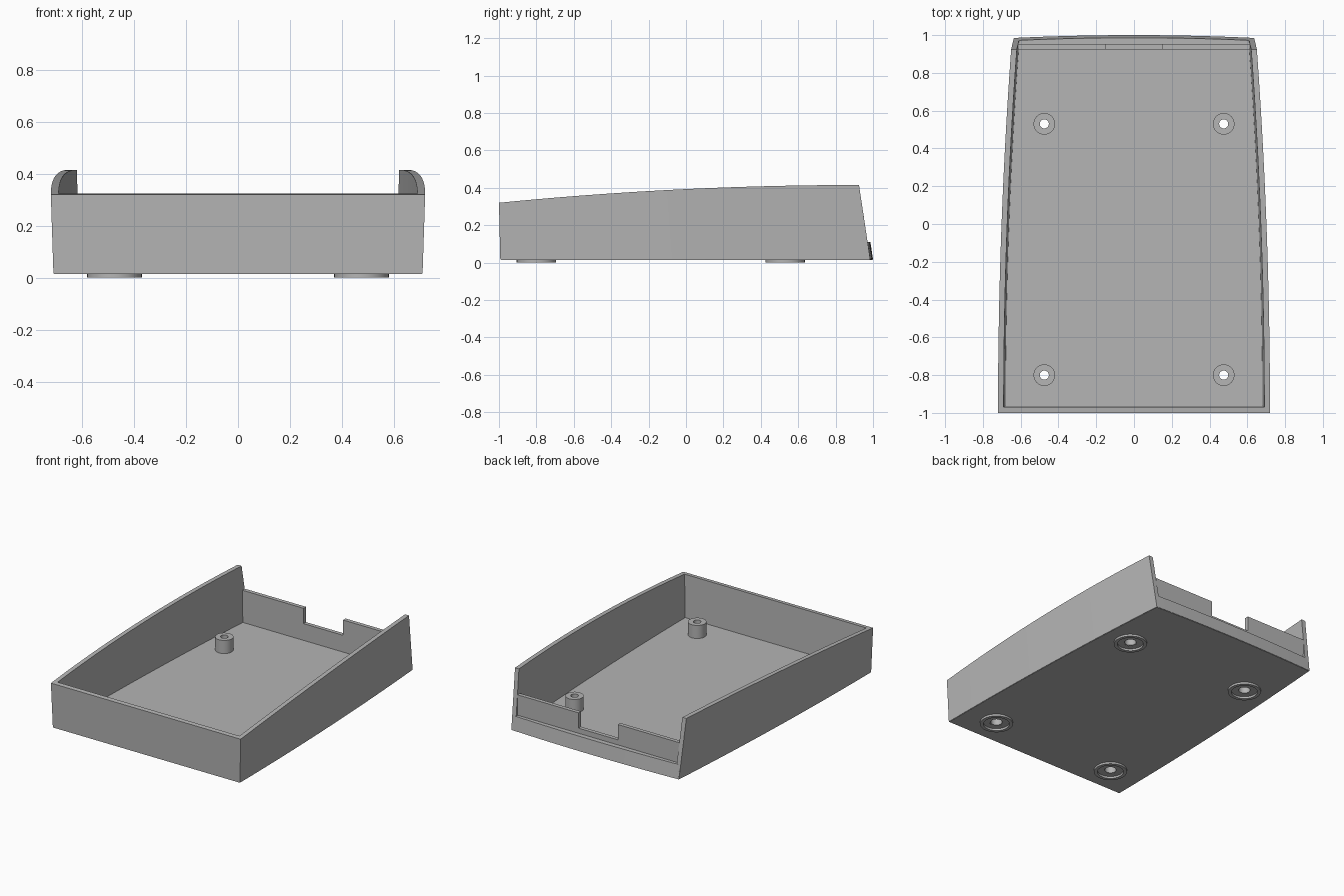
import bpy, bmesh, math

cube = bpy.data.objects.get("Cube")
if cube:
    bpy.data.objects.remove(cube, do_unlink=True)

grey = bpy.data.materials.new("light_grey_plastic")
grey.use_nodes = True
COLOR = (0.46, 0.46, 0.46, 1)
grey.diffuse_color = COLOR
grey.node_tree.nodes["Principled BSDF"].inputs["Base Color"].default_value = COLOR


def make_object(name, bm):
    bmesh.ops.recalc_face_normals(bm, faces=bm.faces)
    mesh = bpy.data.meshes.new(name)
    bm.to_mesh(mesh)
    bm.free()
    mesh.materials.append(grey)
    obj = bpy.data.objects.new(name, mesh)
    bpy.context.collection.objects.link(obj)
    return obj


def smooth(obj):
    bpy.ops.object.select_all(action="DESELECT")
    obj.select_set(True)
    bpy.context.view_layer.objects.active = obj
    bpy.ops.object.shade_smooth_by_angle(angle=math.radians(30))


def loft(name, sections, closed=False):
    """Join equal closed sections; cap the two ends unless it is a loop."""
    bm = bmesh.new()
    rings = [[bm.verts.new(p) for p in s] for s in sections]
    n = len(rings[0])
    pairs = list(zip(rings, rings[1:]))
    if closed:
        pairs.append((rings[-1], rings[0]))
    else:
        bm.faces.new(rings[0])
        bm.faces.new(rings[-1])
    for a, b in pairs:
        for i in range(n):
            j = (i + 1) % n
            bm.faces.new((a[i], a[j], b[j], b[i]))
    return make_object(name, bm)


def prism(name, points, offset):
    """Extrude a flat outline by an offset."""
    bm = bmesh.new()
    face = bm.faces.new([bm.verts.new(p) for p in points])
    new = bmesh.ops.extrude_face_region(bm, geom=[face])["geom"]
    bmesh.ops.translate(bm, vec=offset, verts=[v for v in new if isinstance(v, bmesh.types.BMVert)])
    return make_object(name, bm)


def lathe(name, profile, x, y, sides=40):
    """Turn a closed radius/height profile about a vertical axis."""
    angles = [math.tau * i / sides for i in range(sides)]
    return loft(name, [[(x + r * math.cos(a), y + r * math.sin(a), z) for r, z in profile]
                       for a in angles], closed=True)


# Body dimensions
BASE, FLOOR, WALL, DRAFT = 0.016, 0.03, 0.03, 0.01
TOP_BACK, LOW_BACK = 0.925, 0.985


def half_width(y):
    return 0.72 - 0.07 * ((y + 1) / 1.93) ** 2


def rim_height(y):
    return 0.415 - 0.095 * ((TOP_BACK - y) / 1.925) ** 2


def back_curve(x):
    return LOW_BACK + 0.015 * (1 - (x / 0.635) ** 2)


# Side and front walls: one sweep, mirrored about the middle
def wall_section(t, side):
    yt = -1 + (TOP_BACK + 1) * t
    yb = -0.993 + (LOW_BACK + 0.993) * t
    wt, wb = half_width(yt), half_width(yb) - DRAFT
    inner = WALL if t == 0 else 0
    return [(side * wb, yb, BASE), (side * wt, yt, rim_height(yt)),
            (side * (wt - WALL), yt + inner, rim_height(yt + inner)),
            (side * (wb - WALL), yb + inner, BASE)]


STEPS = 24
left_side = [wall_section(i / STEPS, 1) for i in range(STEPS, -1, -1)]
right_side = [wall_section(i / STEPS, -1) for i in range(STEPS + 1)]
smooth(loft("side_and_front_walls", left_side + right_side))

# Floor plate following the wall outline and the bowed back
edge = []
for i in range(STEPS + 1):
    y = -0.99 + (LOW_BACK + 0.987) * i / STEPS
    edge.append((half_width(y) - DRAFT - 0.003, y))
back = [(0.6 - 0.1 * i, back_curve(0.6 - 0.1 * i) - 0.003) for i in range(13)]
outline = edge + back + [(-x, y) for x, y in reversed(edge)]
floor = prism("floor_plate", [(x, y, BASE - 0.002) for x, y in outline],
              (0, 0, FLOOR - BASE + 0.002))

# Low bowed lip along the back
LIP_TOP = 0.11
lip = []
for i in range(25):
    x = -0.633 + 1.266 * i / 24
    y = back_curve(x)
    lip.append([(x, y, BASE), (x, y - 0.014, LIP_TOP), (x, 0.94, LIP_TOP), (x, 0.94, BASE)])
smooth(loft("back_lip", lip))

# Upright back panel with a central notch
half = [(0.613, 0.02), (0.613, 0.25), (0.15, 0.25), (0.15, 0.145)]
panel = half + [(-x, z) for x, z in reversed(half)]
prism("back_panel", [(x, 0.925, z) for x, z in panel], (0, 0.027, 0))

# Screw posts, foot rings and the openings below them
POST = [(0.024, 0.12), (0.057, 0.12), (0.057, 0.0145), (0.037, 0.0145), (0.037, 0.06), (0.024, 0.06)]
FOOT = [(0.105, 0), (0.105, 0.02), (0.083, 0.02), (0.083, 0)]
for x, side in ((0.475, "left"), (-0.475, "right")):
    for y, end in ((0.53, "back"), (-0.8, "front")):
        smooth(lathe(f"{end}_{side}_screw_post", POST, x, y))
        smooth(lathe(f"{end}_{side}_foot_ring", FOOT, x, y))
        circle = [(x + 0.045 * math.cos(math.tau * i / 32),
                   y + 0.045 * math.sin(math.tau * i / 32), -0.1) for i in range(32)]
        cutter = prism("hole_cutter", circle, (0, 0, 0.3))
        cutter.hide_render = True
        cut = floor.modifiers.new("hole", "BOOLEAN")
        cut.operation = "DIFFERENCE"
        cut.solver = "EXACT"
        cut.object = cutter
        bpy.context.view_layer.objects.active = floor
        bpy.ops.object.modifier_apply(modifier=cut.name)
        bpy.data.objects.remove(cutter, do_unlink=True)
